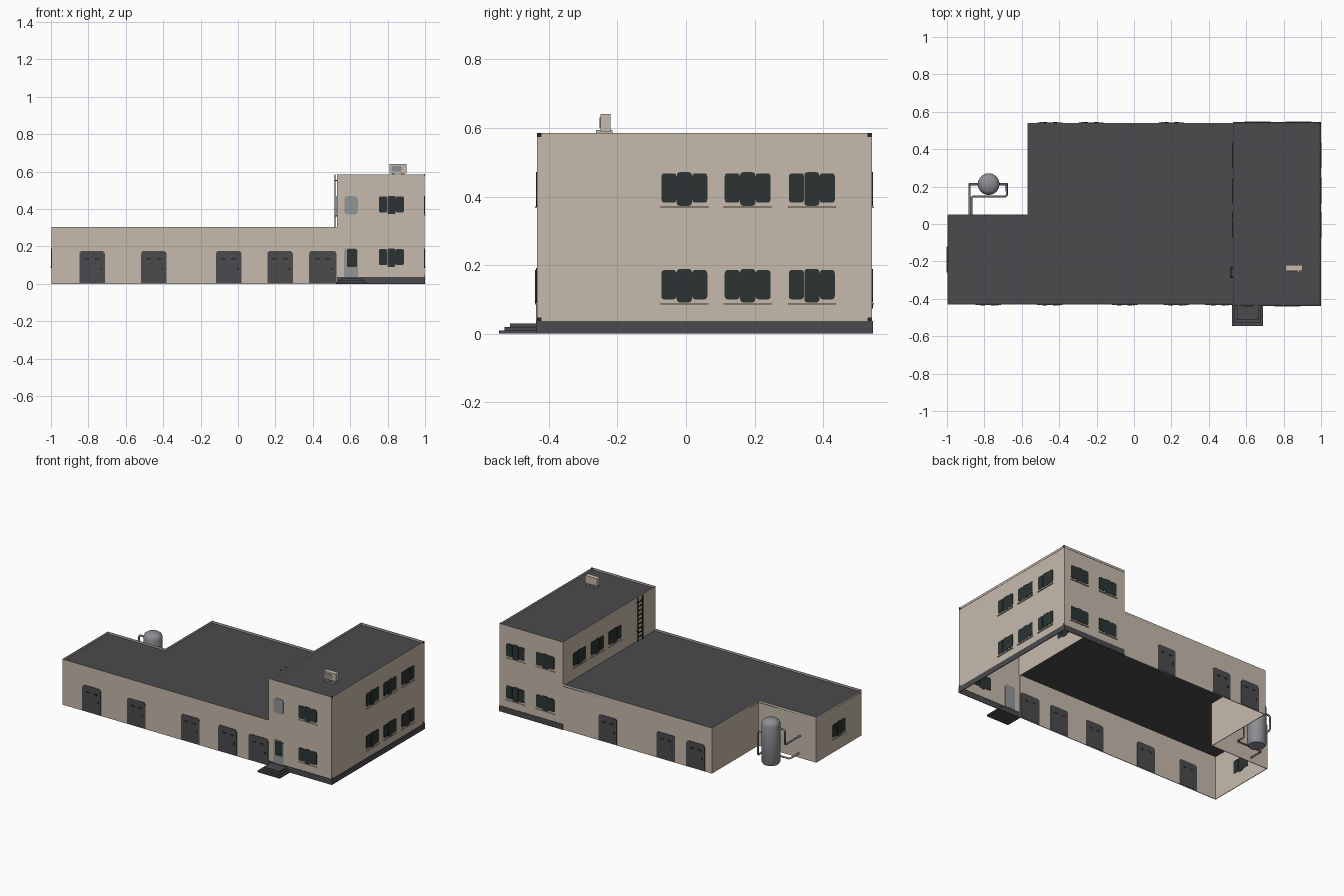
import bpy, bmesh
from math import radians, sin, cos, pi
from mathutils import Matrix, Vector

cube = bpy.data.objects.get("Cube")
if cube:
    bpy.data.objects.remove(cube, do_unlink=True)


def material(name, r, g, b):
    m = bpy.data.materials.new(name)
    m.use_nodes = True
    m.diffuse_color = (r, g, b, 1)
    bsdf = m.node_tree.nodes["Principled BSDF"]
    bsdf.inputs["Base Color"].default_value = (r, g, b, 1)
    bsdf.inputs["Roughness"].default_value = 0.8
    return m


WALL = material("beige plaster", 0.57, 0.49, 0.415)
DARK = material("dark grey roofing", 0.07, 0.068, 0.075)
PANE = material("blackish green glass", 0.025, 0.034, 0.033)
GLASS = material("pale grey glass", 0.29, 0.30, 0.31)
METAL = material("grey metal", 0.27, 0.27, 0.29)
TRIM = material("near black trim", 0.02, 0.02, 0.022)


def finish(name, bm, mat):
    mesh = bpy.data.meshes.new(name)
    bm.to_mesh(mesh)
    bm.free()
    mesh.materials.append(mat)
    ob = bpy.data.objects.new(name, mesh)
    bpy.context.collection.objects.link(ob)
    return ob


def box(name, x0, x1, y0, y1, z0, z1, mat):
    bm = bmesh.new()
    bmesh.ops.create_cube(bm, size=1)
    size = Matrix.Diagonal((x1 - x0, y1 - y0, z1 - z0, 1))
    mid = Matrix.Translation(((x0 + x1) / 2, (y0 + y1) / 2, (z0 + z1) / 2))
    bm.transform(mid @ size)
    return finish(name, bm, mat)


def wall_run(name, path, z0, z1, mat):
    """Thin walls along a counterclockwise path, thickened inward."""
    bm = bmesh.new()
    low = [bm.verts.new((x, y, z0)) for x, y in path]
    top = [bm.verts.new((x, y, z1)) for x, y in path]
    for i in range(len(path) - 1):
        bm.faces.new((low[i], low[i + 1], top[i + 1], top[i]))
    ob = finish(name, bm, mat)
    mod = ob.modifiers.new("thickness", "SOLIDIFY")
    mod.thickness, mod.offset, mod.use_even_offset = 0.004, -1, True


def parapet_roof(name, path, z):
    """Flat rim with a sunken roof and a thin fascia."""
    bm = bmesh.new()
    face = bm.faces.new([bm.verts.new((x, y, z)) for x, y in path])
    rim = list(bm.edges)
    bmesh.ops.inset_region(bm, faces=[face], thickness=0.018)
    bmesh.ops.inset_region(bm, faces=[face], thickness=0.001, depth=-0.018)
    skirt = bmesh.ops.extrude_edge_only(bm, edges=[e for e in rim if e.is_valid])
    for v in skirt["geom"]:
        if isinstance(v, bmesh.types.BMVert):
            v.co.z -= 0.006
    bmesh.ops.recalc_face_normals(bm, faces=bm.faces)
    finish(name, bm, DARK)


def rounded(w, h, r_low, r_top):
    """Outline of a rectangle with rounded corners."""
    pts = []
    corners = ((1, -1, r_low), (1, 1, r_top), (-1, 1, r_top), (-1, -1, r_low))
    for k, (sx, sz, r) in enumerate(corners):
        for step in range(4 if r else 1):
            a = (k - 1) * pi / 2 + step * pi / 6
            pts.append((sx * (w / 2 - r) + r * cos(a), sz * (h / 2 - r) + r * sin(a)))
    return pts


FRONT, RIGHT, BACK, LEFT = 0, 90, 180, 270


def plate(name, side, x, y, z, w, h, mat, r_low=0, r_top=0, out=0.003, inner=0.006):
    """Thin panel through a wall, facing the given side."""
    bm = bmesh.new()
    outer = [bm.verts.new((u, -out, v)) for u, v in rounded(w, h, r_low, r_top)]
    face = bm.faces.new(outer)
    ext = bmesh.ops.extrude_face_region(bm, geom=[face], use_keep_orig=True)
    for v in ext["geom"]:
        if isinstance(v, bmesh.types.BMVert):
            v.co.y += out + inner
    bmesh.ops.recalc_face_normals(bm, faces=bm.faces)
    bm.transform(Matrix.Translation((x, y, z)) @ Matrix.Rotation(radians(side), 4, "Z"))
    return finish(name, bm, mat)


def shifted(side, x, y, u):
    return x + u * cos(radians(side)), y + u * sin(radians(side))


def window(side, x, y, z):
    for u, w, h, dz in ((-0.045, 0.044, 0.086, 0.003), (0, 0.044, 0.098, 0),
                        (0.045, 0.044, 0.086, 0.003)):
        px, py = shifted(side, x, y, u)
        plate("window_pane", side, px, py, z + dz, w, h, PANE, 0.009, 0.009)
    plate("window_sill", side, x, y, z - 0.053, 0.14, 0.005, WALL, out=0.006, inner=0.001)


def door(side, x, y, w=0.136):
    plate("door", side, x, y, 0.09, w, 0.172, DARK, 0, 0.016)
    for u in (-0.028, 0.028):
        px, py = shifted(side, x, y, u)
        plate("door_vent", side, px, py, 0.133, 0.024, 0.008, TRIM, out=0.005, inner=0.007)
    px, py = shifted(side, x, y, 0.048)
    plate("door_handle", side, px, py, 0.08, 0.008, 0.012, TRIM, out=0.006, inner=0)


# Building footprints
X0, XM, X1 = -0.997, 0.53, 0.997
low_path = [(XM, 0.54), (-0.57, 0.54), (-0.57, 0.05), (X0, 0.05), (X0, -0.43), (XM, -0.43)]
tall_path = [(XM, -0.435), (X1, -0.435), (X1, 0.542), (XM, 0.542)]

wall_run("low_hall_walls", low_path, 0, 0.304, WALL)
parapet_roof("low_hall_roof", low_path, 0.31)
wall_run("office_walls", tall_path, 0.035, 0.585, WALL)
wall_run("office_inner_wall", [tall_path[3], tall_path[0]], 0.285, 0.585, WALL)
parapet_roof("office_roof", tall_path, 0.591)
wall_run("office_plinth", [(XM, -0.438), (1, -0.438), (1, 0.545), (XM, 0.545)], 0, 0.037, DARK)

# Doors along the hall
for x in (-0.78, -0.45, -0.05, 0.225):
    door(FRONT, x, -0.43)
door(FRONT, 0.453, -0.43, 0.146)
for x in (0.2, -0.23, -0.45):
    door(BACK, x, 0.54)

# Windows on both floors
for z in (0.14, 0.422):
    window(FRONT, 0.82, -0.435, z)
    for x in (0.66, 0.88):
        window(BACK, x, 0.542, z)
    for y in (-0.005, 0.18, 0.367):
        window(RIGHT, X1, y, z)
        if z > 0.3:
            window(LEFT, XM, y, z)
window(LEFT, X0, -0.19, 0.14)

# Entrance with glazing and steps
plate("entrance_glass", FRONT, 0.605, -0.435, 0.114, 0.075, 0.154, GLASS, 0, 0.018)
plate("entrance_pane", FRONT, 0.609, -0.435, 0.138, 0.055, 0.096, PANE, 0.009, 0.009,
      out=0.005, inner=0.002)
plate("stair_glass", FRONT, 0.605, -0.435, 0.42, 0.072, 0.1, GLASS, 0.018, 0.018)
for i in range(3):
    d = 0.016 * i
    box("entrance_step", 0.525 + d * 0.8, 0.69 - d * 0.8, -0.545 + d, -0.43,
        0.01 * i, 0.01 * (i + 1), DARK)

# Corner brackets on the side wall
for y in (-0.428, 0.535):
    for z in (0.042, 0.58):
        plate("corner_bracket", RIGHT, X1, y, z, 0.012, 0.012, TRIM, out=0.002)

# Rooftop cooling unit
box("cooling_unit", 0.81, 0.9, -0.25, -0.22, 0.59, 0.641, WALL)
box("cooling_unit_grille", 0.82, 0.875, -0.253, -0.25, 0.6, 0.63, METAL)
for x in (0.83, 0.88):
    box("cooling_unit_foot", x - 0.005, x + 0.005, -0.262, -0.215, 0.572, 0.594, WALL)

# Roof ladder
for y in (-0.285, -0.235):
    box("ladder_rail", 0.516, 0.521, y - 0.003, y + 0.003, 0.295, 0.585, TRIM)
    for z in (0.36, 0.55):
        box("ladder_bracket", 0.518, XM, y - 0.003, y + 0.003, z, z + 0.006, TRIM)
for i in range(9):
    z = 0.32 + i * 0.029
    box("ladder_rung", 0.516, 0.521, -0.285, -0.235, z, z + 0.005, TRIM)

# Storage tank turned from a profile
bm = bmesh.new()
profile = [(0, 0), (0.05, 0), (0.058, 0.012), (0.058, 0.262), (0.052, 0.28),
           (0.035, 0.292), (0, 0.298)]
verts = [bm.verts.new((r, 0, z)) for r, z in profile]
edges = [bm.edges.new(pair) for pair in zip(verts, verts[1:])]
bmesh.ops.spin(bm, geom=verts + edges, axis=(0, 0, 1), cent=(0, 0, 0),
               angle=2 * pi, steps=24)
bmesh.ops.remove_doubles(bm, verts=bm.verts, dist=0.0001)
bmesh.ops.recalc_face_normals(bm, faces=bm.faces)
tank = finish("storage_tank", bm, METAL)
tank.location = (-0.777, 0.213, 0.004)
bpy.context.view_layer.objects.active = tank
tank.select_set(True)
bpy.ops.object.shade_smooth_by_angle(angle=radians(40))


def pipe(name, pts):
    curve = bpy.data.curves.new(name, "CURVE")
    curve.dimensions = "3D"
    curve.bevel_depth, curve.bevel_resolution = 0.006, 2
    curve.use_fill_caps = True
    # Each bend is softened by two points
    path = [Vector(pts[0])]
    for a, b, c in zip(pts, pts[1:], pts[2:]):
        b = Vector(b)
        path += [b + (Vector(p) - b).normalized() * 0.008 for p in (a, c)]
    path.append(Vector(pts[-1]))
    spline = curve.splines.new("POLY")
    spline.points.add(len(path) - 1)
    for point, co in zip(spline.points, path):
        point.co = (*co, 1)
    curve.materials.append(METAL)
    bpy.context.collection.objects.link(bpy.data.objects.new(name, curve))


pipe("upper_pipe", [(-0.8, 0.213, 0.25), (-0.88, 0.213, 0.25), (-0.88, 0.213, 0.15),
                    (-0.88, 0.05, 0.15)])
pipe("lower_pipe", [(-0.75, 0.213, 0.19), (-0.68, 0.213, 0.19), (-0.68, 0.213, 0.03),
                    (-0.68, 0.148, 0.03), (-0.87, 0.148, 0.03), (-0.87, 0.05, 0.03)])
